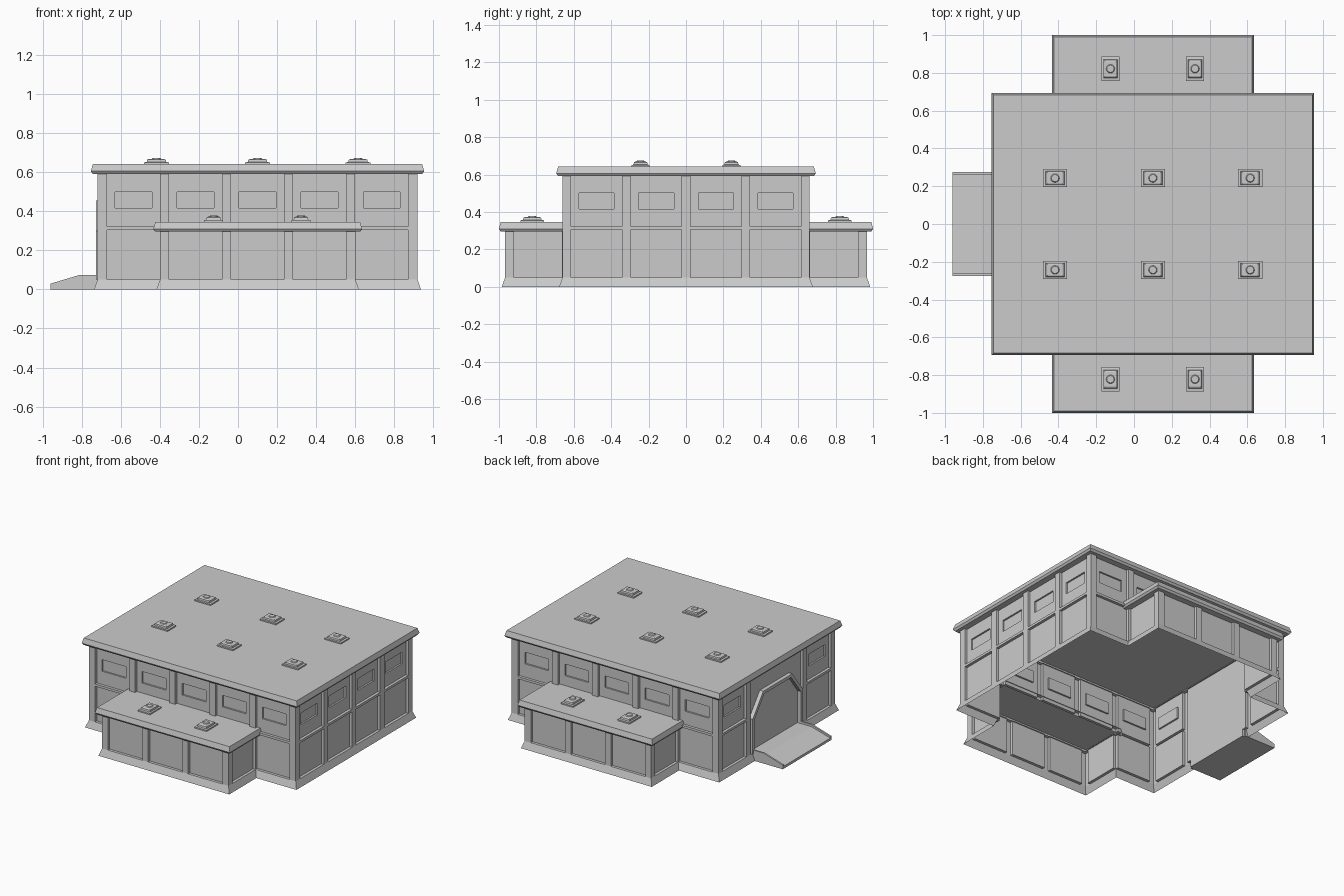
import bpy, bmesh, math
from mathutils import Vector

if "Cube" in bpy.data.objects:
    bpy.data.objects.remove(bpy.data.objects["Cube"])

X0, X1, Y = -0.72, 0.92, 0.66          # main block walls
W0, W1, WY = -0.40, 0.602, 0.967       # side wing walls
BASE, RAIL0, RAIL1, EAVE, WING_EAVE = 0.05, 0.305, 0.322, 0.60, 0.305


def finish(name, bm, mirror=False):
    me = bpy.data.meshes.new(name)
    bm.to_mesh(me)
    bm.free()
    ob = bpy.data.objects.new(name, me)
    bpy.context.collection.objects.link(ob)
    if mirror:
        m = ob.modifiers.new("mirror", 'MIRROR')
        m.use_axis = (False, True, False)
        m.use_mirror_merge = False
    return ob


def face(bm, pts):
    bm.faces.new([bm.verts.new(p) for p in pts])


def ring(bm, outer, inner):
    n = len(outer)
    for i in range(n):
        j = (i + 1) % n
        face(bm, (outer[i], outer[j], inner[j], inner[i]))


class Wall:
    """Upright wall drawn in (along, height, depth) coordinates."""
    def __init__(self, p0, p1):
        self.bm = bmesh.new()
        self.p0 = Vector((*p0, 0))
        d = Vector((*p1, 0)) - self.p0
        self.length = d.length
        self.d = d.normalized()
        self.n = Vector((self.d.y, -self.d.x, 0))

    def at(self, u, z, depth=0.0):
        return self.p0 + self.d * u + self.n * depth + Vector((0, 0, z))

    def rect(self, a, b, z0, z1, depth=0.0):
        return [self.at(u, z, depth) for u, z in ((a, z0), (b, z0), (b, z1), (a, z1))]

    def quad(self, *r):
        if r[1] - r[0] > 1e-4:
            face(self.bm, self.rect(*r))

    def recess(self, a, b, z0, z1, window=False):
        inner = self.rect(a, b, z0, z1, -0.02)
        ring(self.bm, self.rect(a, b, z0, z1), inner)
        if not window:
            face(self.bm, inner)
            return
        c = (a + b) / 2
        hole = (c - 0.094, c + 0.094, 0.417, 0.50)
        pane = self.rect(*hole, -0.032)
        ring(self.bm, inner, self.rect(*hole, -0.02))
        ring(self.bm, self.rect(*hole, -0.02), pane)
        face(self.bm, pane)

    def bay(self, a, b, open_below=False):
        if not open_below:
            self.recess(a, b, BASE, RAIL0)
            self.quad(a, b, RAIL0, RAIL1)
        self.recess(a, b, RAIL1, EAVE, True)


def sweep(name, path, profile, closed=False, cap=False, mirror=False):
    """Moulding of (offset, z) points run round a plan outline."""
    bm = bmesh.new()
    pts = [Vector(p) for p in path]
    n = len(pts)
    segs = [(pts[(i + 1) % n] - pts[i]).normalized() for i in range(n)]
    nor = [Vector((s.y, -s.x)) for s in segs]
    offs = []
    for i in range(n):
        if not closed and i == 0:
            offs.append(nor[0])
        elif not closed and i == n - 1:
            offs.append(nor[n - 2])
        else:
            offs.append(nor[i - 1] + nor[i])
    rows = [[bm.verts.new((*(p + o * k), z)) for p, o in zip(pts, offs)] for k, z in profile]
    for lo, hi in zip(rows, rows[1:]):
        for i in range(n if closed else n - 1):
            j = (i + 1) % n
            bm.faces.new((lo[i], lo[j], hi[j], hi[i]))
    if cap:
        bm.faces.new(rows[-1])
    return finish(name, bm, mirror)


def prism(name, profile, y0, y1, mirror=False):
    bm = bmesh.new()
    a = [bm.verts.new((x, y0, z)) for x, z in profile]
    b = [bm.verts.new((x, y1, z)) for x, z in profile]
    n = len(a)
    for i in range(n):
        bm.faces.new((a[i], a[(i + 1) % n], b[(i + 1) % n], b[i]))
    bm.faces.new(a)
    bm.faces.new(b)
    bmesh.ops.recalc_face_normals(bm, faces=bm.faces)
    return finish(name, bm, mirror)


# Front and back walls: five bays, the middle three open into the wing
w = Wall((X0, -Y), (X1, -Y))
piers = [0.0] + [0.318 * i + 0.002 for i in range(1, 6)]
for i in range(5):
    a, b = 0.048 + 0.318 * i, 0.32 + 0.318 * i
    w.bay(a, b, open_below=0 < i < 4)
    w.quad(a - 0.048 if i == 0 else a - 0.046, a, BASE if i in (0,) else RAIL1, EAVE)
w.quad(0.32 + 0.318 * 4, w.length, BASE, EAVE)
finish("long_walls", w.bm, mirror=True)

# Right wall: four windowed bays
SIDE_BAYS = [(0.046 + 0.319 * i, 0.318 + 0.319 * i) for i in range(4)]
w = Wall((X1, -Y), (X1, Y))
u = 0.0
for a, b in SIDE_BAYS:
    w.bay(a, b)
    w.quad(u, a, BASE, EAVE)
    u = b
w.quad(u, w.length, BASE, EAVE)
finish("right_wall", w.bm)

# Left wall: a windowed bay each side of a wide entrance bay
w = Wall((X0, Y), (X0, -Y))
door = (SIDE_BAYS[1][0], SIDE_BAYS[2][1])
u = 0.0
for a, b in (SIDE_BAYS[0], door, SIDE_BAYS[3]):
    if (a, b) == door:
        w.recess(a, b, BASE, EAVE)
    else:
        w.bay(a, b)
    w.quad(u, a, BASE, EAVE)
    u = b
w.quad(u, w.length, BASE, EAVE)
finish("entrance_wall", w.bm)

# Angular arch framing the entrance
half = [(0.285, 0.05), (0.285, 0.30), (0.268, 0.32), (0.165, 0.455)]
inner = [(0.262, 0.05), (0.262, 0.29), (0.248, 0.308), (0.153, 0.433)]
outer_arc = half + [(-y, z) for y, z in reversed(half)]
inner_arc = inner + [(-y, z) for y, z in reversed(inner)]
bm = bmesh.new()
for i in range(len(outer_arc) - 1):
    o, p = outer_arc[i:i + 2]
    r, q = inner_arc[i:i + 2]
    back, front = X0 + 0.02, X0 - 0.008
    face(bm, [(front, *v) for v in (o, p, q, r)])
    face(bm, [(back, *o), (back, *p), (front, *p), (front, *o)])
    face(bm, [(front, *r), (front, *q), (back, *q), (back, *r)])
bmesh.ops.remove_doubles(bm, verts=bm.verts, dist=1e-5)
bmesh.ops.recalc_face_normals(bm, faces=bm.faces)
finish("entrance_arch", bm)

# Wing walls: three panels in front, one at each end
w = Wall((W0, -WY), (W1, -WY))
u = 0.0
for i in range(3):
    a, b = 0.046 + 0.318 * i, 0.318 + 0.318 * i
    w.recess(a, b, BASE, WING_EAVE)
    w.quad(u, a, BASE, WING_EAVE)
    u = b
w.quad(u, w.length, BASE, WING_EAVE)
finish("wing_front_walls", w.bm, mirror=True)
for name, p, q, a, b in (("wing_left_ends", (W0, -Y), (W0, -WY), 0.002, 0.26),
                         ("wing_right_ends", (W1, -WY), (W1, -Y), 0.047, 0.305)):
    w = Wall(p, q)
    w.recess(a, b, BASE, WING_EAVE)
    w.quad(0, a, BASE, WING_EAVE)
    w.quad(b, w.length, BASE, WING_EAVE)
    finish(name, w.bm, mirror=True)

# Flared plinth round the whole plan
plan = [(X0, -Y), (W0, -Y), (W0, -WY), (W1, -WY), (W1, -Y), (X1, -Y)]
plan += [(x, -y) for x, y in reversed(plan)]
sweep("plinth", plan, [(0.018, 0), (0, BASE)], closed=True)

# Roofs with chamfered cornices
def cornice(z):
    return [(-0.025, z), (0.024, z), (0.034, z + 0.014), (0.024, z + 0.05)]

sweep("main_roof", [(X0, -Y), (X1, -Y), (X1, Y), (X0, Y)], cornice(0.592), True, True)
sweep("wing_roofs", [(W0, -0.635), (W0, -WY), (W1, -WY), (W1, -0.635)],
      cornice(0.296), False, True, True)

# Entrance ramp with side kerbs
prism("ramp", [(-0.96, 0), (-0.96, 0.018), (-0.81, 0.06), (-0.70, 0.06), (-0.70, 0)], -0.263, 0.263)
prism("ramp_kerbs", [(-0.96, 0), (-0.96, 0.03), (-0.81, 0.075), (-0.715, 0.075), (-0.715, 0)],
      -0.275, -0.263, mirror=True)


# Stepped roof vents
def vent(name, x, y, z, sx, sy, mirror=True):
    bm = bmesh.new()
    tiers = [(1, 0), (1, 0.009), (0.78, 0.011), (0.74, 0.023), (0.6, 0.027)]
    loops = [[Vector((x + i * sx * k, y + j * sy * k, z + h))
              for i, j in ((-.5, -.5), (.5, -.5), (.5, .5), (-.5, .5))] for k, h in tiers]
    for lo, hi in zip(loops, loops[1:]):
        ring(bm, lo, hi)
    face(bm, loops[-1])
    r = 0.024
    circ = [[Vector((x + r * s * math.cos(t * math.pi / 6), y + r * s * math.sin(t * math.pi / 6), z + h))
             for t in range(12)] for s, h in ((1, 0.026), (0.8, 0.032))]
    ring(bm, circ[0], circ[1])
    face(bm, circ[1])
    bmesh.ops.remove_doubles(bm, verts=bm.verts, dist=1e-5)
    finish(name, bm, mirror)


for i, x in enumerate((-0.418, 0.1, 0.615)):
    vent(f"main_vent_{i + 1}", x, -0.243, 0.642, 0.128, 0.096)
for i, x in enumerate((-0.125, 0.323)):
    vent(f"wing_vent_{i + 1}", x, -0.822, 0.346, 0.096, 0.128)
